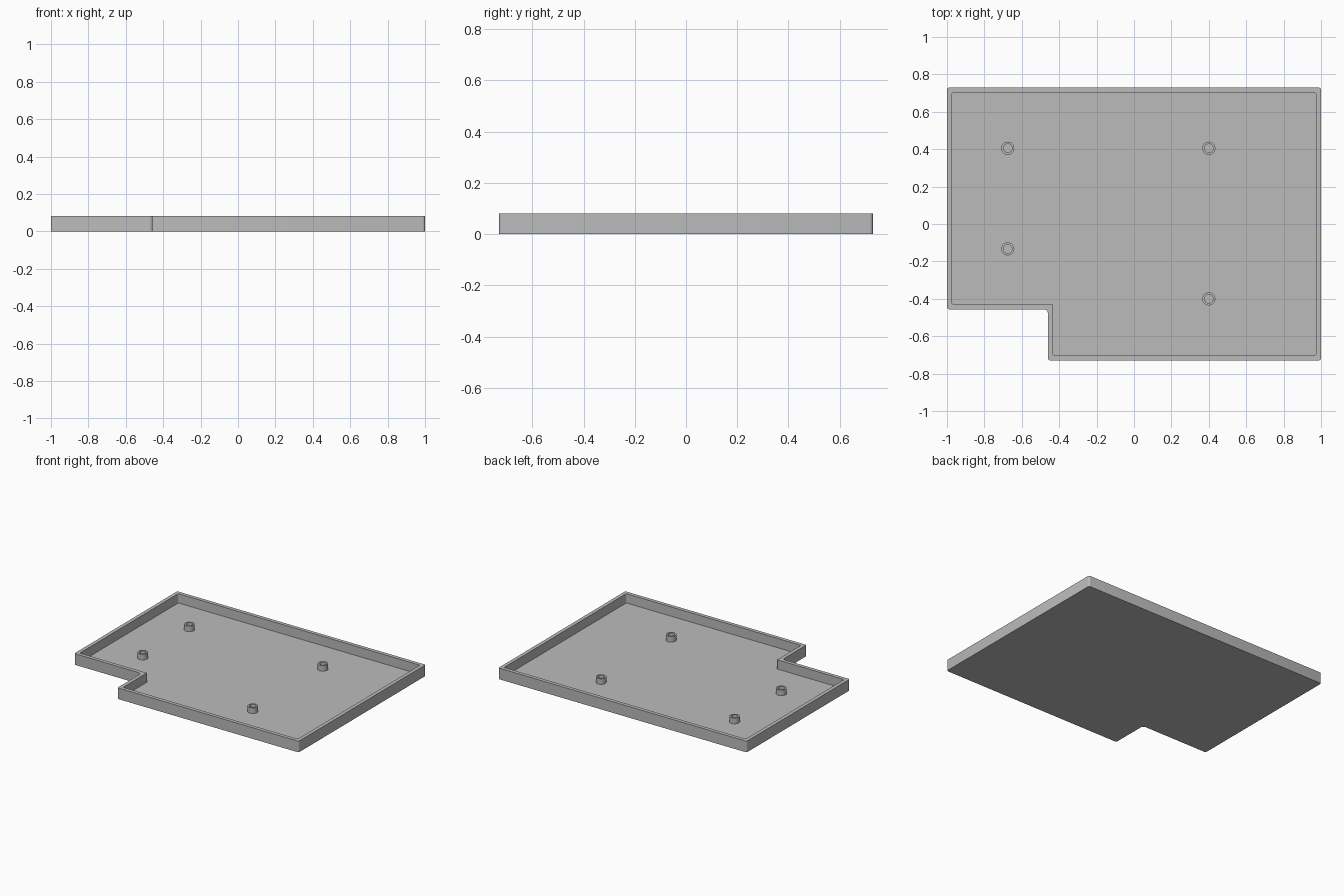
import bpy
import bmesh
from math import cos, sin, pi, radians
from mathutils import Vector

cube = bpy.data.objects.get("Cube")
if cube:
    bpy.data.objects.remove(cube)

HALF_X, HALF_Y = 1.0, 0.73
NOTCH_X, NOTCH_Y = -0.46, -0.456
WALL, HEIGHT, FLOOR, POST_TOP = 0.027, 0.081, 0.0135, 0.054

grey = bpy.data.materials.new("plain grey")
grey.use_nodes = True
colour = (0.5, 0.5, 0.5, 1)
grey.diffuse_color = colour
grey.node_tree.nodes["Principled BSDF"].inputs["Base Color"].default_value = colour


def outline(inset, convex, concave, steps=4):
    """Notched rectangle, counter-clockwise, with rounded corners."""
    x, y = HALF_X - inset, HALF_Y - inset
    nx, ny = NOTCH_X + inset, NOTCH_Y + inset
    corners = [Vector(p) for p in
               ((nx, -y), (x, -y), (x, y), (-x, y), (-x, ny), (nx, ny))]
    points = []
    for i, corner in enumerate(corners):
        before = (corners[i - 1] - corner).normalized()
        after = (corners[(i + 1) % len(corners)] - corner).normalized()
        r = concave if i == len(corners) - 1 else convex
        centre = corner + (before + after) * r
        for s in range(steps + 1):
            a = pi / 2 * s / steps
            points.append(centre - after * r * cos(a) - before * r * sin(a))
    return points


def circle(centre, radius, sides=32):
    return [Vector((centre[0] + radius * cos(2 * pi * i / sides),
                    centre[1] + radius * sin(2 * pi * i / sides)))
            for i in range(sides)]


def loft(name, sections):
    """Skin a stack of matching (outline, z) loops and cap both ends."""
    bm = bmesh.new()
    loops = [[bm.verts.new((p.x, p.y, z)) for p in pts] for pts, z in sections]
    for low, high in zip(loops, loops[1:]):
        for i in range(len(low)):
            bm.faces.new((low[i - 1], low[i], high[i], high[i - 1]))
    bm.faces.new(loops[0][::-1])
    bm.faces.new(loops[-1])
    bmesh.ops.recalc_face_normals(bm, faces=bm.faces)
    mesh = bpy.data.meshes.new(name)
    bm.to_mesh(mesh)
    bm.free()
    mesh.materials.append(grey)
    obj = bpy.data.objects.new(name, mesh)
    bpy.context.collection.objects.link(obj)
    bpy.ops.object.select_all(action='DESELECT')
    obj.select_set(True)
    bpy.context.view_layer.objects.active = obj
    bpy.ops.object.shade_smooth_by_angle(angle=radians(30))
    return obj


# Open tray: outer wall, rim, inner wall and floor
outer = outline(0, 0.013, 0.022)
inner = outline(WALL, 0.008, 0.003)
loft("tray", [(outer, 0), (outer, HEIGHT), (inner, HEIGHT), (inner, FLOOR)])

# Hollow mounting posts standing on the floor
posts = {"back_right": (-0.675, 0.405), "front_right": (-0.675, -0.133),
         "back_left": (0.4, 0.405), "front_left": (0.4, -0.4)}
for place, centre in posts.items():
    shell, hole = circle(centre, 0.035), circle(centre, 0.023)
    loft(place + "_post", [(shell, FLOOR - 0.003), (shell, POST_TOP),
                           (hole, POST_TOP), (hole, FLOOR + 0.001)])
